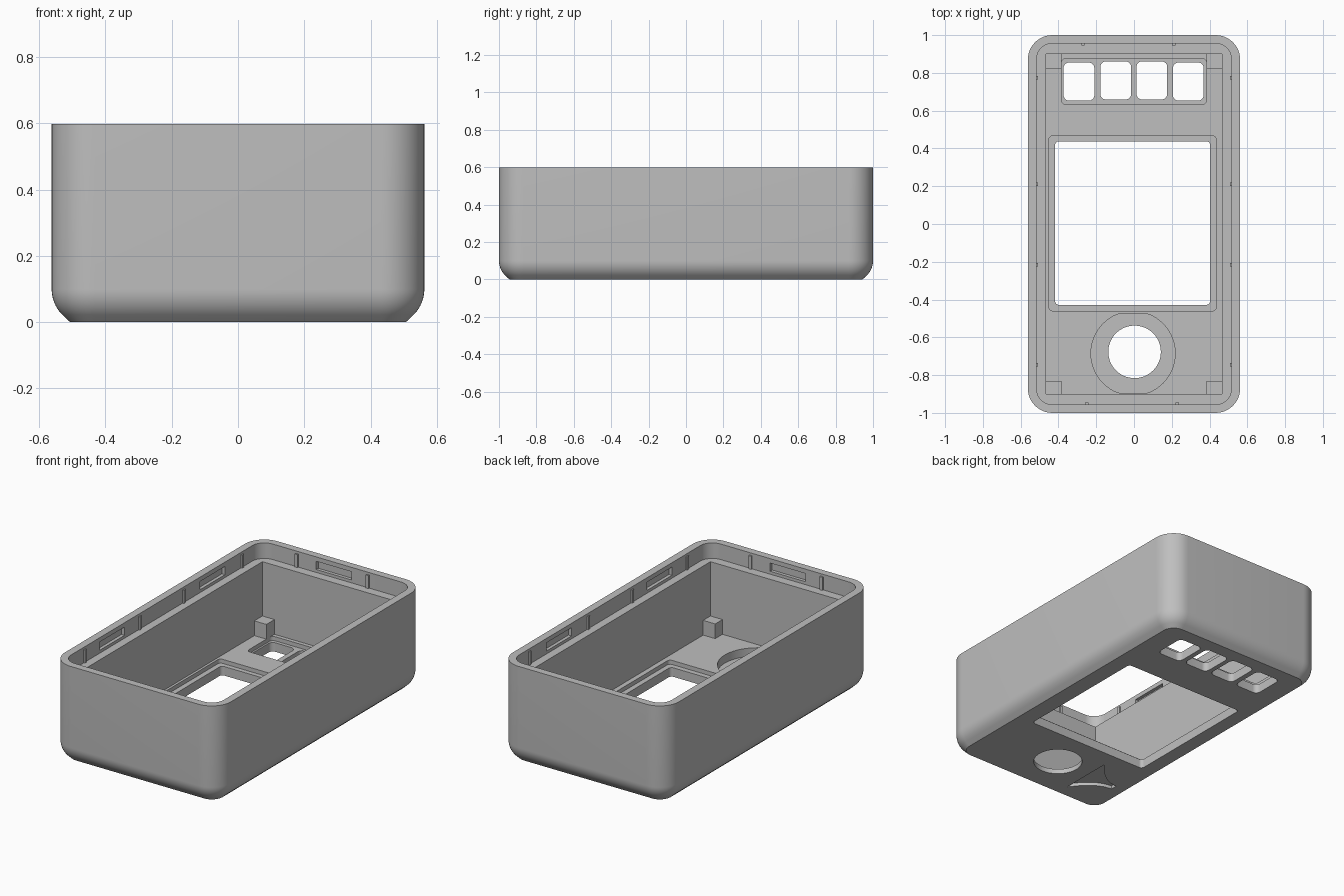
import bpy, bmesh, math

if "Cube" in bpy.data.objects:
    bpy.data.objects.remove(bpy.data.objects["Cube"])

grey = bpy.data.materials.new("light_grey_plastic")
grey.diffuse_color = (0.52, 0.52, 0.52, 1)
grey.use_nodes = True
grey.node_tree.nodes["Principled BSDF"].inputs["Base Color"].default_value = grey.diffuse_color


def rrect(x0, x1, y0, y1, r, n=8):
    """Outline of a rectangle with rounded corners, counter-clockwise."""
    if r <= 0:
        return [(x0, y0), (x1, y0), (x1, y1), (x0, y1)]
    pts = []
    corners = [(x1 - r, y1 - r), (x0 + r, y1 - r), (x0 + r, y0 + r), (x1 - r, y0 + r)]
    for k, (cx, cy) in enumerate(corners):
        for i in range(n + 1):
            a = math.pi / 2 * (k + i / n)
            pts.append((cx + r * math.cos(a), cy + r * math.sin(a)))
    return pts


def loft(name, rings):
    """Solid through a stack of (outline, z) rings, capped at both ends."""
    bm = bmesh.new()
    loops = [[bm.verts.new((x, y, z)) for x, y in pts] for pts, z in rings]
    for a, b in zip(loops, loops[1:]):
        for i in range(len(a)):
            j = (i + 1) % len(a)
            bm.faces.new((a[i], a[j], b[j], b[i]))
    bm.faces.new(loops[0][::-1])
    bm.faces.new(loops[-1])
    bmesh.ops.recalc_face_normals(bm, faces=bm.faces)
    me = bpy.data.meshes.new(name)
    bm.to_mesh(me)
    bm.free()
    me.materials.append(grey)
    ob = bpy.data.objects.new(name, me)
    bpy.context.collection.objects.link(ob)
    return ob


def prism(name, pts, z0, z1):
    return loft(name, [(pts, z0), (pts, z1)])


def box(name, x0, x1, y0, y1, z0, z1):
    return prism(name, rrect(x0, x1, y0, y1, 0), z0, z1)


W, H, R = 0.562, 0.597, 0.13


def outer(inset):
    return rrect(-W + inset, W - inset, -1 + inset, 1 - inset, R - inset, 12)


# Outer case: straight chamfer at the base, then an arc into the wall
rings = [(outer(0.056), 0.0)]
for i in range(9):
    a = math.pi / 4 * (1 - i / 8)
    rings.append((outer(0.11 * (1 - math.cos(a))), 0.1 - 0.11 * math.sin(a)))
rings.append((outer(0), H))
case = loft("case_shell", rings)

FLOOR = 0.08
cutters = []


def cut(pts, z0, z1):
    cutters.append(prism("cutter", pts, z0, z1))


# Main cavity and wider lid seat
cut(rrect(-0.465, 0.465, -0.9, 0.9, 0), FLOOR, 0.55)
cut(rrect(-0.515, 0.515, -0.955, 0.955, 0.08), 0.502, 0.7)

# Screen window and its inner recess
cut(rrect(-0.418, 0.403, -0.428, 0.438, 0.02), -0.1, 0.2)
cut(rrect(-0.45, 0.435, -0.46, 0.467, 0.02), 0.055, 0.2)

# Four button holes and their shared recess
for x0, x1, dy in [(-0.373, -0.21, 0), (-0.178, -0.015, 0.006), (0.013, 0.176, 0.006), (0.206, 0.369, 0)]:
    cut(rrect(x0, x1, 0.653 + dy, 0.855 + dy, 0.03), -0.1, 0.2)
cut(rrect(-0.384, 0.384, 0.632, 0.876, 0.025), 0.055, 0.2)

# Round control hole and its flattened recess
circle = [(math.cos(i * math.tau / 64), math.sin(i * math.tau / 64)) for i in range(64)]
cut([(0.003 + 0.139 * c, -0.677 + 0.139 * s) for c, s in circle], -0.1, 0.2)
cut([(-0.005 + 0.223 * c, max(-0.896, min(-0.475, -0.685 + 0.223 * s))) for c, s in circle], 0.03, 0.2)

# Engraved pointer with concave sides on the underside
side = [(-0.225 - 0.21 * t, 0.02 + 0.145 * (1 - t) ** 2) for t in (0, 0.2, 0.4, 0.6, 0.8, 1)]
cut([(x, -0.70 + d) for x, d in side] + [(x, -0.70 - d) for x, d in side[::-1]], -0.1, 0.02)

# Snap slots in the lip walls
for s in (-1, 1):
    for y in (0.49, -0.48):
        a, b = sorted((s * 0.50, s * 0.535))
        cut(rrect(a, b, y - 0.12, y + 0.12, 0), 0.52, 0.57)
    a, b = sorted((s * 0.94, s * 0.975))
    cut(rrect(-0.14, 0.10, a, b, 0), 0.52, 0.57)

# Apply all cuts, then drop the cutters
for c in cutters:
    c.hide_render = True
    m = case.modifiers.new("cut", 'BOOLEAN')
    m.operation, m.solver, m.object = 'DIFFERENCE', 'EXACT', c
dg = bpy.context.evaluated_depsgraph_get()
dg.update()
result = bpy.data.meshes.new_from_object(case.evaluated_get(dg))
case.modifiers.clear()
case.data = result
for c in cutters:
    bpy.data.objects.remove(c)

# Corner support posts
for s in (-1, 1):
    a, b = sorted((s * 0.384, s * 0.475))
    box("back_post", a, b, 0.822, 0.91, 0.05, 0.17)
    box("front_post", a, b, -0.91, -0.83, 0.05, 0.17)

# Small grip ribs on the lip walls
for s in (-1, 1):
    a, b = sorted((s * 0.507, s * 0.525))
    for y in (0.775, 0.21, -0.215, -0.745):
        box("side_rib", a, b, y - 0.009, y + 0.009, 0.495, 0.582)
for x, s in ((-0.27, 1), (0.21, 1), (-0.25, -1), (0.23, -1)):
    a, b = sorted((s * 0.946, s * 0.965))
    box("end_rib", x - 0.009, x + 0.009, a, b, 0.495, 0.582)

# Smooth the rounded walls, keep edges sharp
bpy.ops.object.select_all(action='DESELECT')
case.select_set(True)
bpy.context.view_layer.objects.active = case
bpy.ops.object.shade_smooth_by_angle(angle=math.radians(30))
